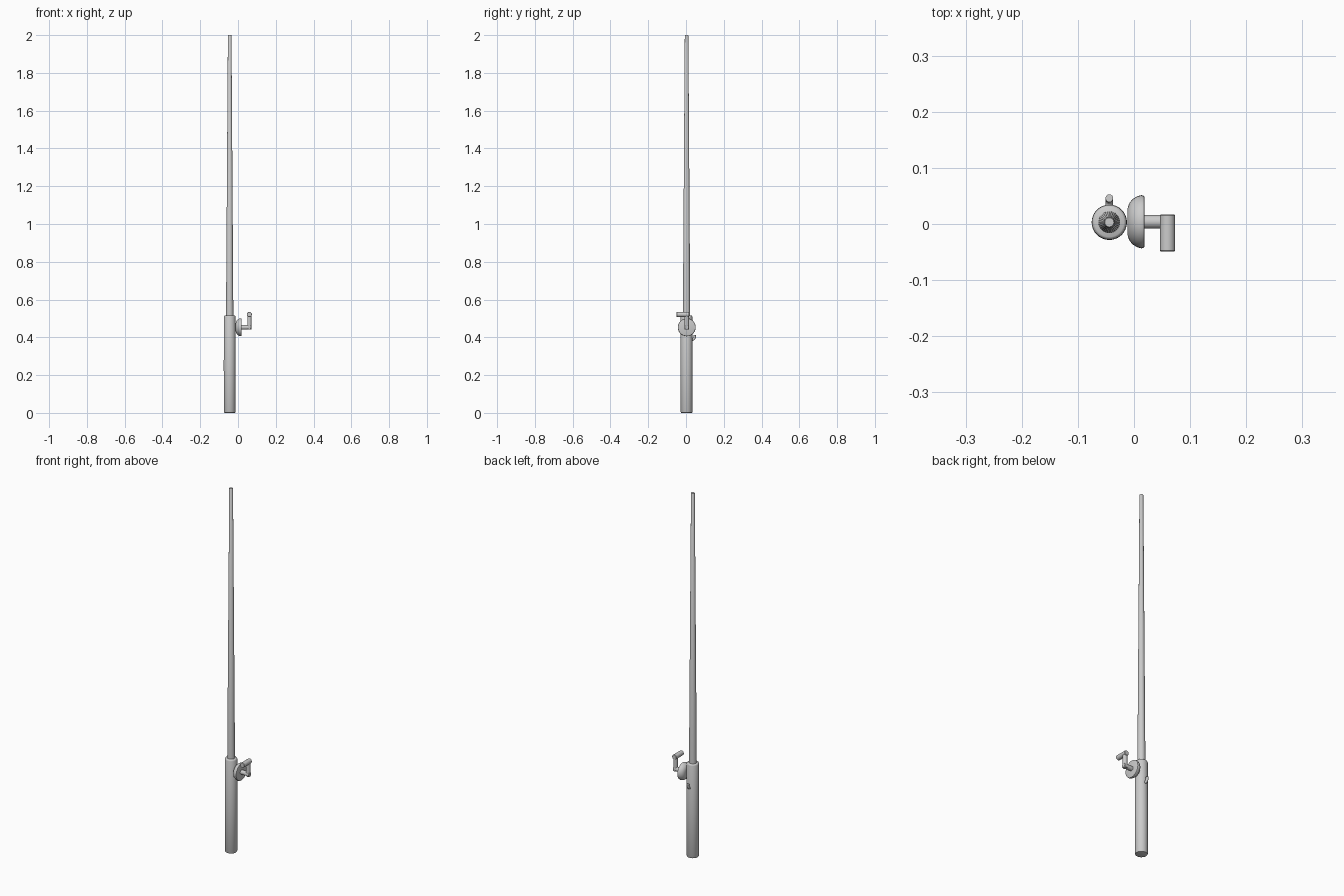
import bpy, math
from mathutils import Vector

if "Cube" in bpy.data.objects:
    bpy.data.objects.remove(bpy.data.objects["Cube"])

AX, AY = -0.044, 0.003      # rod axis
REEL_Z = 0.453


def lathe(name, profile, origin, axis, sides=32):
    """Revolve (radius, distance) points around an axis, capping both ends."""
    rot = Vector((0, 0, 1)).rotation_difference(Vector(axis))
    verts, faces = [], []
    for r, h in profile:
        for i in range(sides):
            a = 2 * math.pi * i / sides
            verts.append(Vector(origin) + rot @ Vector((r * math.cos(a), r * math.sin(a), h)))
    for k in range(len(profile) - 1):
        for i in range(sides):
            j = (i + 1) % sides
            faces.append((k * sides + i, k * sides + j, (k + 1) * sides + j, (k + 1) * sides + i))
    faces.append(tuple(reversed(range(sides))))
    faces.append(tuple(range((len(profile) - 1) * sides, len(profile) * sides)))
    mesh = bpy.data.meshes.new(name)
    mesh.from_pydata(verts, [], faces)
    obj = bpy.data.objects.new(name, mesh)
    bpy.context.collection.objects.link(obj)
    bpy.context.view_layer.objects.active = obj
    obj.select_set(True)
    bpy.ops.object.shade_smooth_by_angle(angle=math.radians(40))
    obj.select_set(False)
    return obj


def rod(name, start, end, r, bevel=0.0015, sides=24):
    """Cylinder between two points with softened rims."""
    d = Vector(end) - Vector(start)
    n = d.length
    return lathe(name, [(r - bevel, 0), (r, bevel), (r, n - bevel), (r - bevel, n)], start, d, sides)


# Grip with rounded rims
lathe("handle", [(0.026, 0), (0.029, 0.001), (0.031, 0.005), (0.0315, 0.25), (0.031, 0.509),
                 (0.029, 0.514), (0.026, 0.516)], (AX, AY, 0), (0, 0, 1))

# Tapered pole
lathe("pole", [(0.0195, 0.50), (0.0095, 1.998), (0.008, 2.0)], (AX, AY, 0), (0, 0, 1))

# Reel: domed towards the handle, flat on the crank side
lathe("reel", [(0.022, -0.012), (0.032, -0.009), (0.040, -0.003), (0.045, 0.005), (0.0475, 0.013),
               (0.046, 0.018), (0.043, 0.019)], (0, AY + 0.001, REEL_Z), (1, 0, 0))

# Crank: axle, arm and knob
rod("crank_axle", (0.01, AY + 0.001, REEL_Z), (0.070, AY + 0.001, REEL_Z), 0.012)
rod("crank_arm", (0.060, AY + 0.001, REEL_Z - 0.012), (0.060, AY + 0.001, 0.525), 0.011)
rod("crank_knob", (0.060, 0.017, 0.521), (0.060, -0.049, 0.521), 0.0135)

# Trigger hook on the back of the grip
curve = bpy.data.curves.new("trigger", "CURVE")
curve.dimensions = "3D"
curve.bevel_depth = 0.007
curve.bevel_resolution = 3
curve.use_fill_caps = True
path = curve.splines.new("POLY")
points = [(0.025, 0.388), (0.034, 0.387), (0.041, 0.391), (0.045, 0.399), (0.046, 0.412)]
path.points.add(len(points) - 1)
for p, (y, z) in zip(path.points, points):
    p.co = (AX, y, z, 1)
    p.radius = 1.0
path.use_smooth = True
bpy.context.collection.objects.link(bpy.data.objects.new("trigger", curve))
